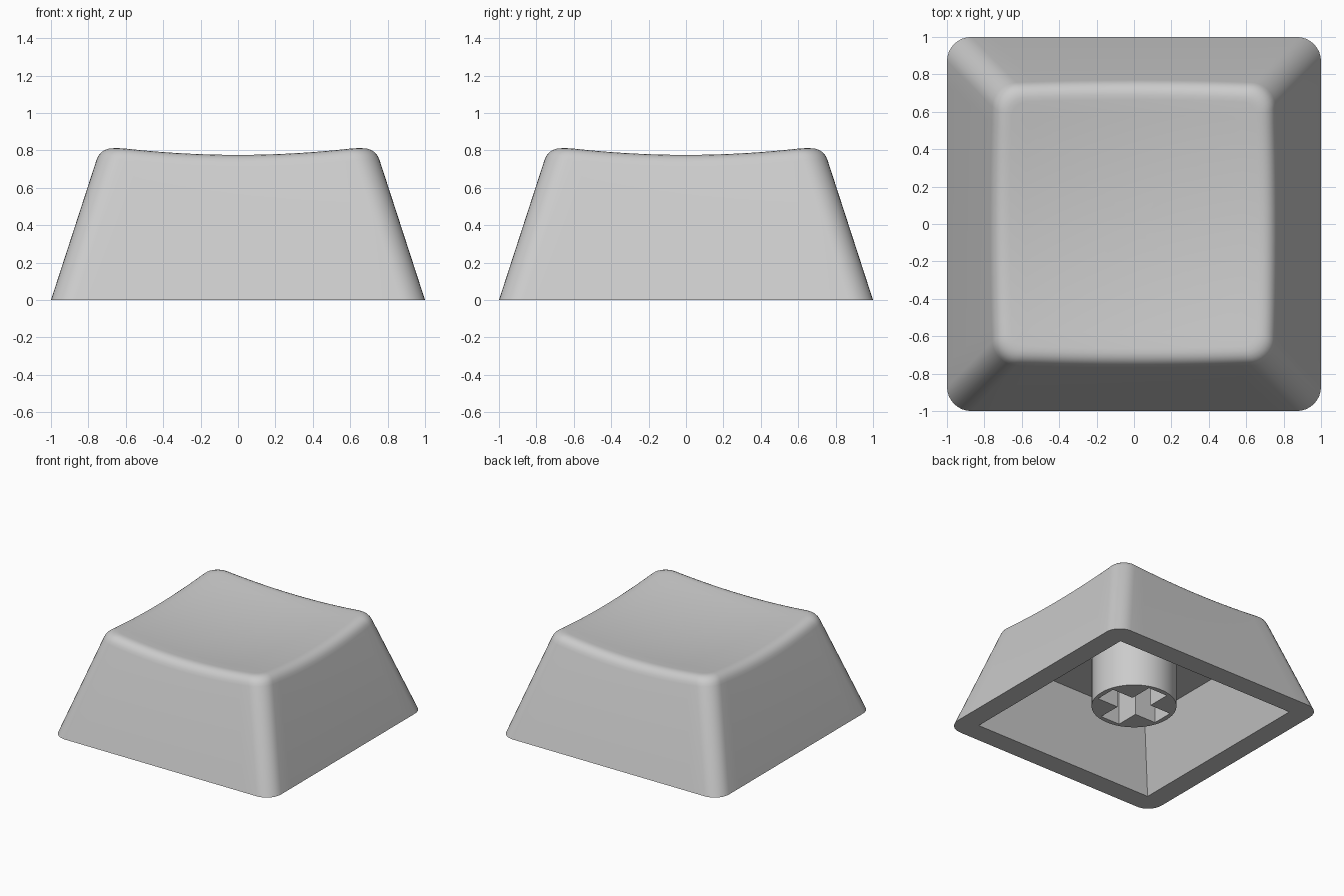
import bpy, bmesh, math
from mathutils import Vector

if "Cube" in bpy.data.objects:
    bpy.data.objects.remove(bpy.data.objects["Cube"])

grey = bpy.data.materials.new("light_grey")
grey.diffuse_color = (0.6, 0.6, 0.6, 1)
grey.use_nodes = True
grey.node_tree.nodes["Principled BSDF"].inputs["Base Color"].default_value = grey.diffuse_color

SLOPE = 0.325      # inward lean of the walls per unit of height
RADIUS = 0.13      # corner radius of the outer walls
SETBACK = 0.08     # width of the rounded top edge
ARC, SIDE = 8, 14  # segments per corner and per straight side


def dish(x, y):
    """Height of the hollowed top surface."""
    return 0.732 + 0.097 * (x * x + y * y)


def outline(half, r):
    """Rounded square; the point count does not depend on its size."""
    pts = []
    c = half - r
    for q in range(4):
        turn = q * math.pi / 2
        loc = [(c + r * math.cos(a), c + r * math.sin(a))
               for a in (i / ARC * math.pi / 2 for i in range(ARC + 1))]
        loc += [(c - 2 * c * i / SIDE, half) for i in range(1, SIDE)]
        pts += [(x * math.cos(turn) - y * math.sin(turn),
                 x * math.sin(turn) + y * math.cos(turn)) for x, y in loc]
    return pts


def finish(ob, angle):
    bpy.context.collection.objects.link(ob)
    ob.data.materials.clear()
    ob.data.materials.append(grey)
    bpy.context.view_layer.objects.active = ob
    ob.select_set(True)
    bpy.ops.object.shade_smooth_by_angle(angle=math.radians(angle))
    ob.select_set(False)


# Outer wall: find where each wall line meets the dish, then round that edge
base = outline(1.0, RADIUS)
foot, edge, inner = [], [], []
for i, (bx, by) in enumerate(base):
    z = 0.78
    for _ in range(8):
        x, y = outline(1 - SLOPE * z, RADIUS)[i]
        z = dish(x, y)
    ix, iy = outline(1 - SLOPE * z - SETBACK, RADIUS - SETBACK * 0.7)[i]
    foot.append(Vector((bx, by, 0)))
    edge.append(Vector((x, y, z)))
    inner.append(Vector((ix, iy, dish(ix, iy))))
low = [e + (f - e).normalized() * SETBACK for e, f in zip(edge, foot)]

# Rings run from the cavity ceiling, over the rim and walls, to the dish centre
rings = [[Vector((x, y, 0.53)) for x, y in outline(0.655, 0)],
         [Vector((x, y, 0)) for x, y in outline(0.83, 0)],
         foot]
for k in range(7):
    t = k / 6
    rings.append([a * (1 - t) ** 2 + e * (2 * t * (1 - t)) + b * t * t
                  for a, e, b in zip(low, edge, inner)])
for k in range(7, 0, -1):
    s = k / 8
    rings.append([Vector((p.x * s, p.y * s, dish(p.x * s, p.y * s))) for p in inner])

bm = bmesh.new()
vrings = [[bm.verts.new(p) for p in ring] for ring in rings]
n = len(base)
for a, b in zip(vrings, vrings[1:]):
    for i in range(n):
        j = (i + 1) % n
        bm.faces.new((a[i], a[j], b[j], b[i]))
for ring, z in ((vrings[0], 0.53), (vrings[-1], dish(0, 0))):
    mid = bm.verts.new((0, 0, z))
    for i in range(n):
        bm.faces.new((ring[i], ring[(i + 1) % n], mid))
bmesh.ops.remove_doubles(bm, verts=bm.verts, dist=1e-5)
bmesh.ops.recalc_face_normals(bm, faces=bm.faces)
mesh = bpy.data.meshes.new("cap_shell")
bm.to_mesh(mesh)
bm.free()
finish(bpy.data.objects.new("cap_shell", mesh), 35)

# Mounting stem: round post with a cross-shaped socket
BOTTOM, TOP, L, W = 0.11, 0.54, 0.28, 0.088
circle = [(0.32 * math.cos(a), 0.32 * math.sin(a))
          for a in (i * math.tau / 48 for i in range(48))]
cross = []
for q in range(4):
    c, s = round(math.cos(q * math.pi / 2)), round(math.sin(q * math.pi / 2))
    cross += [(x * c - y * s, x * s + y * c) for x, y in ((L, -W), (L, W), (W, W))]
curve = bpy.data.curves.new("stem_profile", "CURVE")
curve.dimensions = "2D"
curve.fill_mode = "BOTH"
curve.extrude = (TOP - BOTTOM) / 2
for pts in (circle, cross):
    sp = curve.splines.new("POLY")
    sp.points.add(len(pts) - 1)
    for p, (x, y) in zip(sp.points, pts):
        p.co = (x, y, 0, 1)
    sp.use_cyclic_u = True
profile = bpy.data.objects.new("stem_profile", curve)
bpy.context.collection.objects.link(profile)
bpy.context.view_layer.update()
deps = bpy.context.evaluated_depsgraph_get()
stem_mesh = bpy.data.meshes.new_from_object(profile.evaluated_get(deps))
bpy.data.objects.remove(profile)

bm = bmesh.new()
bm.from_mesh(stem_mesh)
bmesh.ops.remove_doubles(bm, verts=bm.verts, dist=1e-5)
bmesh.ops.recalc_face_normals(bm, faces=bm.faces)
bm.to_mesh(stem_mesh)
bm.free()
stem = bpy.data.objects.new("mounting_stem", stem_mesh)
stem.location.z = (TOP + BOTTOM) / 2
finish(stem, 35)
